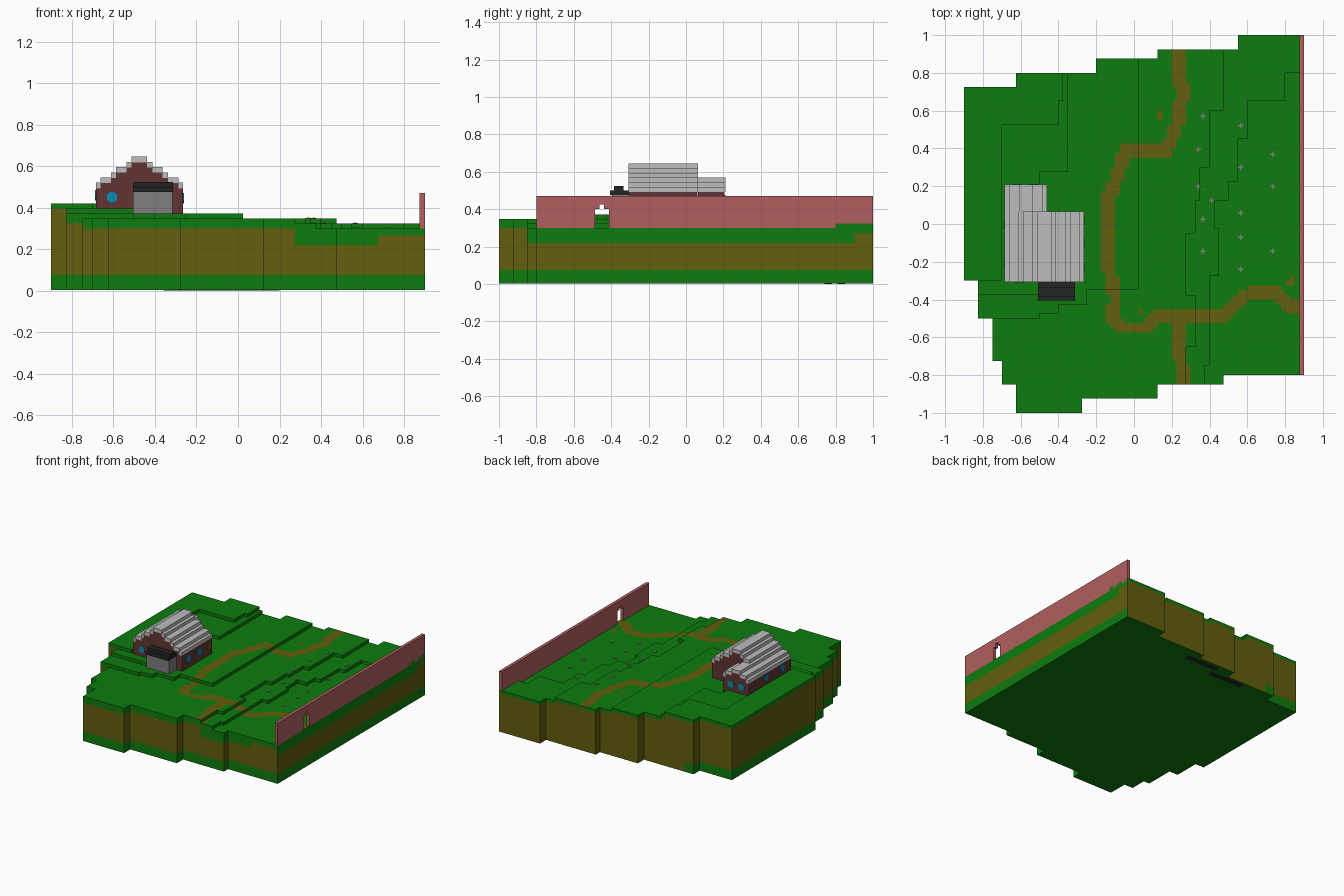
import bpy, bmesh, math
from mathutils import Vector

cube = bpy.data.objects.get("Cube")
if cube:
    bpy.data.objects.remove(cube, do_unlink=True)


def material(name, r, g, b):
    lin = [((c / 255 + 0.055) / 1.055) ** 2.4 for c in (r, g, b)] + [1]
    m = bpy.data.materials.new(name)
    m.use_nodes = True
    m.diffuse_color = lin
    m.node_tree.nodes["Principled BSDF"].inputs["Base Color"].default_value = lin
    return m


GRASS = material("grass green", 14, 124, 14)
EARTH = material("earth brown", 100, 94, 14)
BRICK = material("pink brick", 178, 94, 96)
MAROON = material("maroon wall", 97, 52, 52)
ROOF = material("light grey roof", 190, 190, 190)
STONE = material("porch grey", 126, 126, 126)
BLACK = material("black slate", 36, 36, 36)
GLASS = material("window blue", 10, 140, 180)


def finish(name, bm, *mats):
    bmesh.ops.recalc_face_normals(bm, faces=bm.faces)
    me = bpy.data.meshes.new(name)
    bm.to_mesh(me)
    bm.free()
    for m in mats:
        me.materials.append(m)
    ob = bpy.data.objects.new(name, me)
    bpy.context.collection.objects.link(ob)
    return ob


def prism(name, mat, pts, lo, hi, axis="y"):
    """Extrude an (a, z) outline along x or y."""
    place = (lambda a, z, t: (a, t, z)) if axis == "y" else (lambda a, z, t: (t, a, z))
    bm = bmesh.new()
    face = bm.faces.new([bm.verts.new(place(a, z, lo)) for a, z in pts])
    ext = bmesh.ops.extrude_face_region(bm, geom=[face])["geom"]
    move = Vector(place(0, 0, hi - lo))
    bmesh.ops.translate(bm, vec=move, verts=[v for v in ext if isinstance(v, bmesh.types.BMVert)])
    return finish(name, bm, mat)


def box(name, mat, x0, x1, y0, y1, z0, z1):
    return prism(name, mat, [(x0, z0), (x1, z0), (x1, z1), (x0, z1)], y0, y1)


# ---- Terrain: stepped columns ----
CELL = 0.025
# rows of (lowest y, left edge, right edge)
OUTLINE = [(.925, .55, .9), (.875, .125, .9), (.8, -.2, .9), (.725, -.625, .9), (-.3, -.9, .9),
           (-.5, -.825, .9), (-.725, -.75, .9), (-.8, -.7, .9), (-.85, -.7, .475),
           (-.925, -.625, .125), (-1, -.625, -.275)]
# each terrace: rows of (lowest y, x limit)
TERRACES = [
    [(.8, 9), (.65, .8), (.45, .6), (.225, .55), (.125, .5), (-.025, .425), (-.275, .45),
     (-.75, .4), (-9, .375)],
    [(.6, .475), (.3, .4), (.125, .35), (-.05, .325), (-.375, .275), (-.65, .325), (-9, .275)],
    [(-.35, .025), (-.425, -.25), (-.475, -.4), (-.5, -.5), (-9, -9)],
    [(.275, -.35), (-.375, -.5), (-9, -9)],
    [(.65, -.375), (.525, -.4), (-.3, -.7), (-9, -9)]]
# footpaths: centre lines and half width
PATHS = [
    [(.235, .9), (.23, .79), (.26, .71), (.24, .58), (.21, .47), (.16, .385), (-.05, .385), (-.09, .26),
     (-.13, .15), (-.13, -.24), (-.1, -.38), (-.105, -.5), (-.07, -.55), (.07, -.55), (.125, -.48),
     (.48, -.48), (.56, -.4), (.62, -.365), (.74, -.365), (.81, -.43), (.9, -.445)],
    [(.23, -.48), (.24, -.61), (.26, -.86)]]
SPOTS = [(.1375, .5625), (.1375, .5875), (.0375, -.4625), (.8125, -.3125), (.8375, -.3125), (.8375, -.2875)]


def row(table, y):
    return next(r for r in table if y > r[0])


def height(x, y):
    if not -1 < y < 1:
        return 0
    _, left, right = row(OUTLINE, y)
    if not left < x < right:
        return 0
    return .3 + .024 * sum(x < row(t, y)[1] for t in TERRACES)


def on_path(x, y):
    p = Vector((x, y))
    if any((p - Vector(s)).length < .005 for s in SPOTS):
        return True
    for path in PATHS:
        for a, b in zip(path, path[1:]):
            a, b = Vector(a), Vector(b)
            t = max(0, min(1, (p - a).dot(b - a) / (b - a).length_squared))
            if (p - a - (b - a) * t).length < .036:
                return True
    return False


def earth_band(x, y, dx, dy, h):
    """Bottom and top of the bare earth on an outer side."""
    low, top = .075, .3
    if dy > 0 or (dx and y > .725 and x < .8):
        return (.075 if x < -.55 else .002), h - .025
    if dx > 0 and x > .8:
        top = .27 if y > .9 else .22
    elif x < -.825:
        top = .395
    elif x < -.75:
        top = .325
    elif x > .275:
        top = .265 if x > .675 else .22
    return low, min(top, h - .02)


bm = bmesh.new()


def quad(pts, mat):
    bm.faces.new([bm.verts.new(p) for p in pts]).material_index = mat


r = CELL / 2
for i in range(72):
    for j in range(80):
        x, y = -.9 + (i + .5) * CELL, -1 + (j + .5) * CELL
        h = height(x, y)
        if not h:
            continue
        ring = [(x - r, y - r), (x + r, y - r), (x + r, y + r), (x - r, y + r)]
        quad([(a, b, h) for a, b in ring], int(on_path(x, y)))
        quad([(a, b, .002) for a, b in reversed(ring)], 0)
        for k, (dx, dy) in enumerate([(0, -1), (1, 0), (0, 1), (-1, 0)]):
            n = height(x + dx * CELL, y + dy * CELL)
            if n > h - .001:
                continue
            (ax, ay), (bx, by) = ring[k], ring[(k + 1) % 4]
            if n:
                bands = [(n, h, 0)]
            else:
                lo, hi = earth_band(x, y, dx, dy, h)
                bands = [(.002, lo, 0), (lo, hi, 1), (hi, h, 0)]
            for z0, z1, m in bands:
                if z1 - z0 > .0005:
                    quad([(ax, ay, z0), (bx, by, z0), (bx, by, z1), (ax, ay, z1)], m)
bmesh.ops.remove_doubles(bm, verts=bm.verts, dist=.0004)
finish("terrain", bm, GRASS, EARTH)

# Dark patches on the underside
box("underside_patch_1", BLACK, -.07, .2, .81, .85, 0, .004)
box("underside_patch_2", BLACK, -.36, -.07, .74, .78, 0, .004)

# ---- Boundary wall with a stepped doorway ----
prism("boundary_wall", BRICK, [
    (-.8, .298), (-.4875, .298), (-.4875, .4), (-.4625, .4), (-.4625, .424), (-.4375, .424),
    (-.4375, .4), (-.4125, .4), (-.4125, .298), (1, .298), (1, .471), (-.8, .471)], .875, .9, "x")


# ---- House: two gabled blocks with stepped roofs ----
def stepped(cx, steps, drop=0):
    """Left-to-right stair outline from (half width, top) pairs, ridge first."""
    half, inner = [], 0
    for d, z in steps:
        half += [(inner, z - drop), (d, z - drop)]
        inner = d
    half = half[1:]
    return [(cx - d, z) for d, z in reversed(half)] + [(cx + d, z) for d, z in half]


def gabled(name, cx, steps, y0, y1):
    under = stepped(cx, steps, .027)
    w = steps[-1][0]
    prism(name + "_walls", MAROON, [(cx - w, .36)] + under + [(cx + w, .36)], y0, y1)
    prism(name + "_roof", ROOF, stepped(cx, steps) + under[::-1], y0 - .003, y1 + .003)


gabled("house", -.475, [(.0375, .645), (.0625, .62), (.1125, .595), (.1375, .57),
                        (.1875, .545), (.21, .52)], -.305, .062)
gabled("back_wing", -.5725, [(.0375, .57), (.0875, .545), (.1125, .52)], .064, .207)


# ---- Round windows ----
def window(name, x, y, z, axis, mat=GLASS):
    pts = [(math.cos(a) * .027, z + math.sin(a) * .027)
           for a in (math.tau * (k + .5) / 8 for k in range(8))]
    c, t = (x, y) if axis == "y" else (y, x)
    prism(name, mat, [(a + c, b) for a, b in pts], t - .004, t + .004, axis)


window("front_window", -.607, -.305, .45, "y")
for k, (y, m) in enumerate([(-.23, GLASS), (-.1, GLASS), (.02, EARTH)]):
    window(f"east_window_{k + 1}", -.265, y, .445, "x", m)
for k, y in enumerate([0, -.2]):
    window(f"west_window_{k + 1}", -.685, y, .46, "x")
for k, x in enumerate([-.53, -.62]):
    window(f"back_window_{k + 1}", x, .207, .45, "y")

# ---- Porch ----
box("porch", STONE, -.505, -.315, -.395, -.303, .36, .476)
prism("porch_roof", BLACK, [(-.405, .476), (-.303, .476), (-.303, .5), (-.335, .5), (-.335, .523),
                            (-.385, .523), (-.385, .5), (-.405, .5)], -.507, -.313, "x")

# ---- Small grey flowers in the meadow ----
FLOWERS = [(.365, .57), (.565, .52), (.34, .395), (.565, .3), (.735, .37), (.34, .2), (.735, .2),
           (.41, .125), (.365, .025), (.565, .06), (.365, -.145), (.565, -.07), (.735, -.145), (.565, -.24)]
for k, (x, y) in enumerate(FLOWERS):
    z = height(x, y)
    a, b = .014, .004
    cross = box(f"flower_{k + 1}", STONE, x - a, x + a, y - b, y + b, z - .002, z + .003)
    box(f"flower_{k + 1}_bar", STONE, x - b, x + b, y - a, y + a, z - .002, z + .0035)
